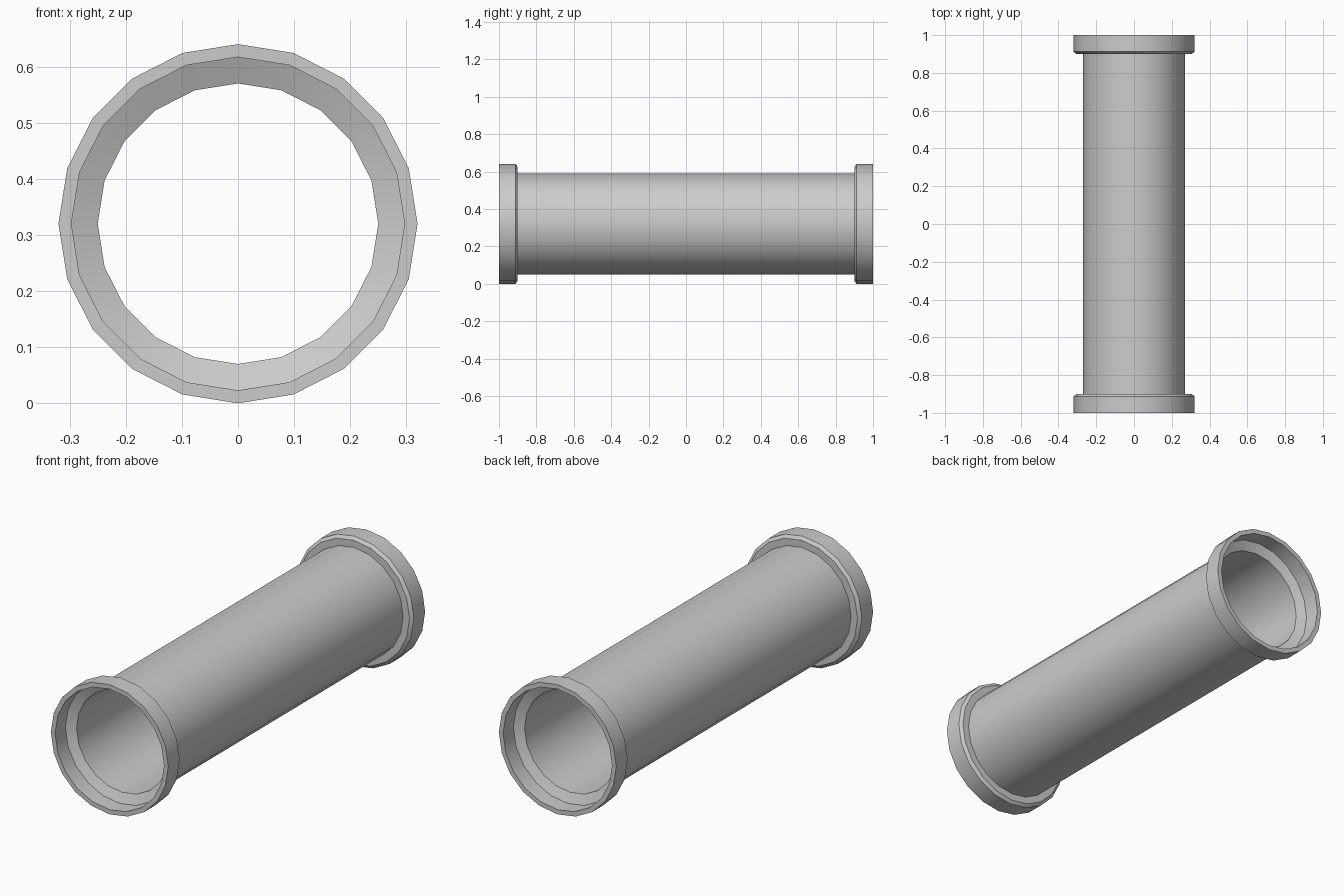
import bpy, bmesh, math

if "Cube" in bpy.data.objects:
    bpy.data.objects.remove(bpy.data.objects["Cube"])

SIDES = 20
R = 0.32

# Half cross-section as (radius, y), running from bore out to the pipe wall
half = [(0.25, -0.90), (0.297, -0.92), (0.297, -1.0), (R, -1.0),
        (R, -0.912), (0.305, -0.90), (0.27, -0.90)]
profile = half + [(r, -y) for r, y in reversed(half)]

# Revolve the closed profile around the y axis
bm = bmesh.new()
rings = []
for r, y in profile:
    ring = []
    for i in range(SIDES):
        a = 2 * math.pi * i / SIDES
        ring.append(bm.verts.new((r * math.cos(a), y, R + r * math.sin(a))))
    rings.append(ring)
for k, ring in enumerate(rings):
    nxt = rings[(k + 1) % len(rings)]
    for i in range(SIDES):
        j = (i + 1) % SIDES
        bm.faces.new((ring[i], ring[j], nxt[j], nxt[i]))
bmesh.ops.recalc_face_normals(bm, faces=bm.faces)

mesh = bpy.data.meshes.new("flanged_pipe")
bm.to_mesh(mesh)
bm.free()
pipe = bpy.data.objects.new("flanged_pipe", mesh)
bpy.context.collection.objects.link(pipe)

# Smooth round walls, crisp flange edges
bpy.context.view_layer.objects.active = pipe
pipe.select_set(True)
bpy.ops.object.shade_smooth_by_angle(angle=math.radians(30))
